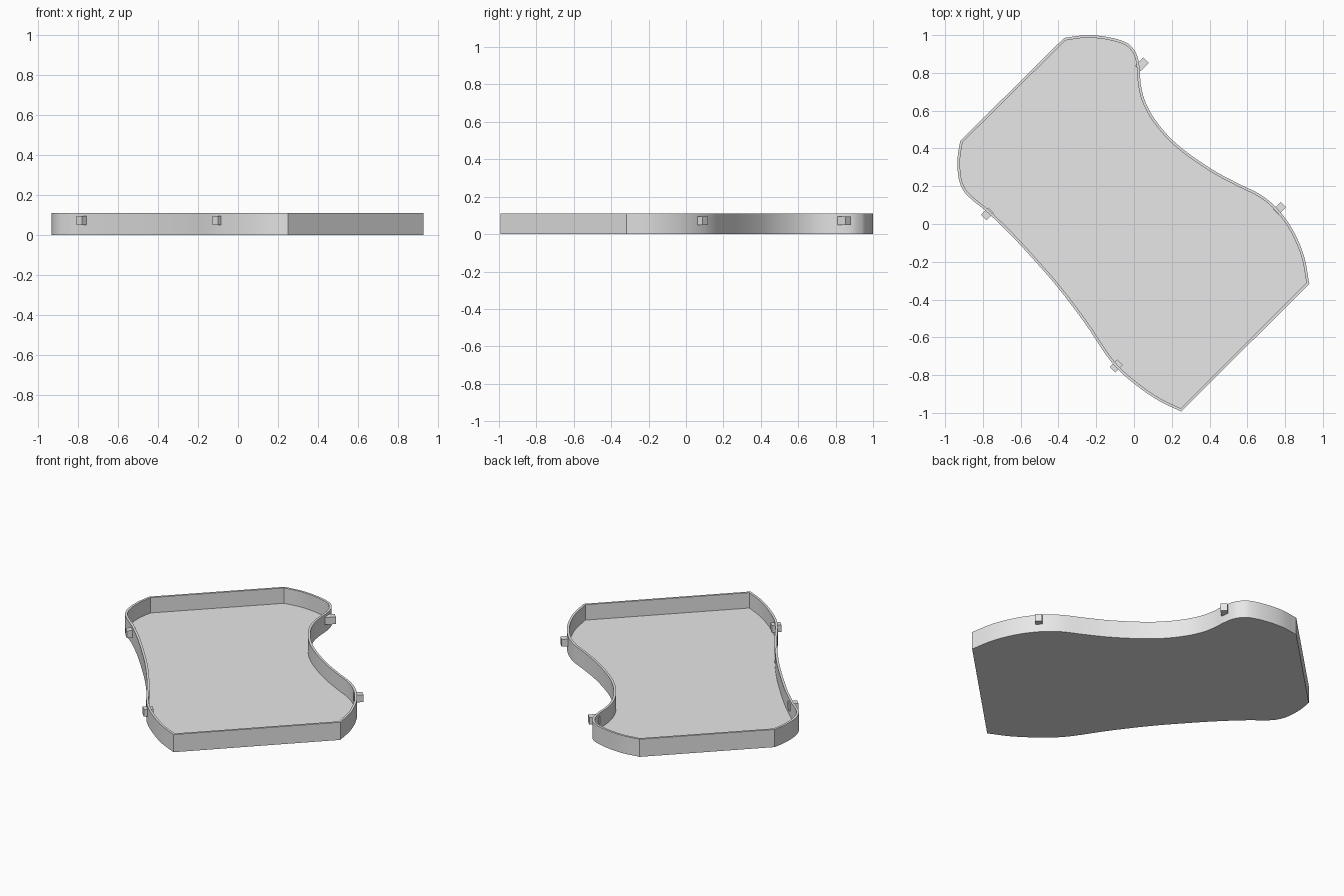
import bpy
import bmesh
import math
from mathutils import Vector, Matrix

cube = bpy.data.objects.get("Cube")
if cube:
    bpy.data.objects.remove(cube, do_unlink=True)

HEIGHT, FLOOR, WALL = 0.11, 0.014, 0.014

grey = bpy.data.materials.new("plain grey")
grey.use_nodes = True
grey.diffuse_color = (0.8, 0.8, 0.8, 1)
grey.node_tree.nodes["Principled BSDF"].inputs["Base Color"].default_value = (0.8, 0.8, 0.8, 1)


def make_object(name, bm, angle):
    bmesh.ops.recalc_face_normals(bm, faces=bm.faces)
    mesh = bpy.data.meshes.new(name)
    bm.to_mesh(mesh)
    bm.free()
    mesh.materials.append(grey)
    obj = bpy.data.objects.new(name, mesh)
    bpy.context.collection.objects.link(obj)
    bpy.ops.object.select_all(action='DESELECT')
    obj.select_set(True)
    bpy.context.view_layer.objects.active = obj
    bpy.ops.object.shade_smooth_by_angle(angle=math.radians(angle))
    return obj


def smooth_curve(points, steps=5):
    """Catmull-Rom curve through the points."""
    p = [Vector(q) for q in points]
    p = [2 * p[0] - p[1]] + p + [2 * p[-1] - p[-2]]
    out = []
    for a, b, c, d in zip(p, p[1:], p[2:], p[3:]):
        for i in range(steps):
            t = i / steps
            out.append(0.5 * (2 * b + (c - a) * t + (2 * a - 5 * b + 4 * c - d) * t * t
                              + (3 * b - a - 3 * c + d) * t ** 3))
    return out + [p[-2]]


def inset(loop, dist):
    """Mitred inward offset of a counter-clockwise loop."""
    result = []
    for i, p in enumerate(loop):
        d1 = (p - loop[i - 1]).normalized()
        d2 = (loop[(i + 1) % len(loop)] - p).normalized()
        n1, n2 = Vector((-d1.y, d1.x)), Vector((-d2.y, d2.x))
        result.append(p + (n1 + n2) * dist / (1 + n1.dot(n2)))
    return result


# Two curved sides, joined by two straight ends
left_side = smooth_curve([
    (-.37, .985), (-.25, 1.0), (-.13, .988), (-.04, .96), (0, .922), (.02, .88),
    (.03, .82), (.036, .74), (.055, .66), (.1, .57), (.18, .468), (.28, .38),
    (.42, .285), (.55, .215), (.67, .155), (.76, .08), (.84, -.03), (.9, -.17),
    (.928, -.317)])
right_side = smooth_curve([
    (-.92, .44), (-.934, .35), (-.93, .25), (-.905, .18), (-.86, .13), (-.78, .065),
    (-.66, -.05), (-.53, -.19), (-.4, -.34), (-.26, -.525), (-.15, -.69),
    (-.08, -.775), (.02, -.86), (.13, -.935), (.25, -.993)])
outer = right_side + left_side[::-1]
inner = inset(outer, WALL)

# Tray: base, outer wall, rim, inner wall and floor
bm = bmesh.new()
rings = [[bm.verts.new((p.x, p.y, z)) for p in loop]
         for loop, z in ((outer, 0), (outer, HEIGHT), (inner, HEIGHT), (inner, FLOOR))]
for low, high in zip(rings, rings[1:]):
    for i in range(len(low)):
        bm.faces.new((low[i - 1], low[i], high[i], high[i - 1]))
bm.faces.new(rings[0][::-1])
bm.faces.new(rings[-1])
make_object("tray", bm, 25)

# Small diagonal lugs on the curved walls
lugs = {
    "back_left_lug": (.042, .845, .062),
    "front_left_lug": (.771, .083, .055),
    "back_right_lug": (-.776, .054, .055),
    "front_right_lug": (-.094, -.752, .055),
}
for name, (x, y, length) in lugs.items():
    bm = bmesh.new()
    matrix = (Matrix.Translation((x, y, .071)) @ Matrix.Rotation(math.pi / 4, 4, 'Z')
              @ Matrix.Diagonal((length, .04, .045, 1)))
    bmesh.ops.create_cube(bm, size=1, matrix=matrix)
    make_object(name, bm, 25)
